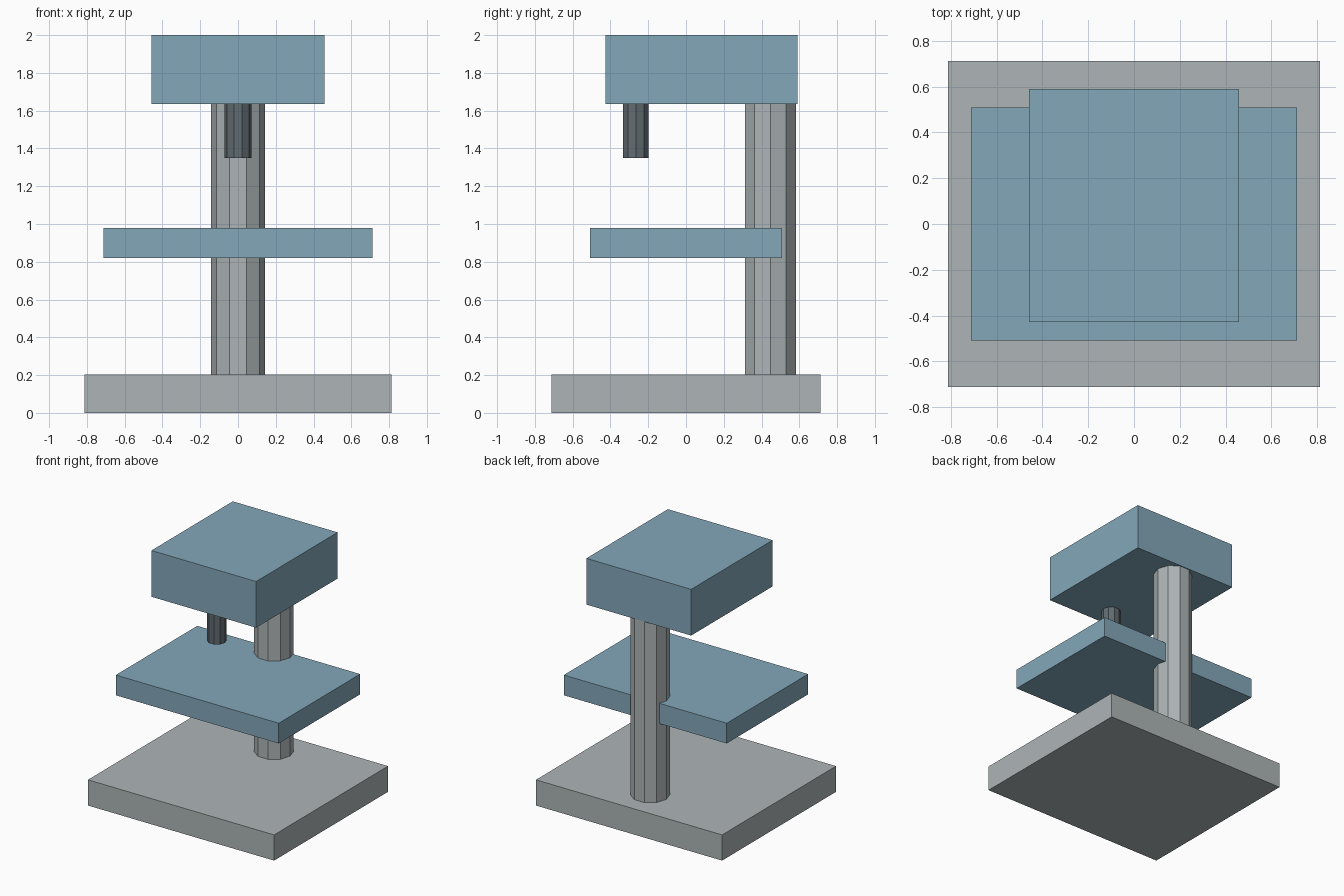
import bpy
import bmesh
from math import pi
from mathutils import Matrix

default_cube = bpy.data.objects.get("Cube")
if default_cube:
    bpy.data.objects.remove(default_cube, do_unlink=True)


def make_material(name, colour):
    mat = bpy.data.materials.new(name)
    mat.use_nodes = True
    mat.diffuse_color = (*colour, 1)
    mat.node_tree.nodes["Principled BSDF"].inputs["Base Color"].default_value = (*colour, 1)
    return mat


def add_part(name, bm, mat):
    mesh = bpy.data.meshes.new(name)
    bm.to_mesh(mesh)
    bm.free()
    mesh.materials.append(mat)
    obj = bpy.data.objects.new(name, mesh)
    bpy.context.collection.objects.link(obj)
    return obj


def add_block(name, width, y_range, z_range, mat):
    (y0, y1), (z0, z1) = y_range, z_range
    bm = bmesh.new()
    place = Matrix.Translation((0, (y0 + y1) / 2, (z0 + z1) / 2))
    size = Matrix.Diagonal((width, y1 - y0, z1 - z0, 1))
    bmesh.ops.create_cube(bm, size=1, matrix=place @ size)
    return add_part(name, bm, mat)


def add_post(name, radius, y, z_range, mat):
    # Ten-sided post with corners pointing left and right
    z0, z1 = z_range
    bm = bmesh.new()
    place = Matrix.Translation((0, y, (z0 + z1) / 2)) @ Matrix.Rotation(pi / 2, 4, "Z")
    bmesh.ops.create_cone(bm, cap_ends=True, segments=10, radius1=radius,
                          radius2=radius, depth=z1 - z0, matrix=place)
    return add_part(name, bm, mat)


grey = make_material("light grey metal", (0.42, 0.46, 0.47))
blue = make_material("blue paint", (0.23, 0.39, 0.49))
dark = make_material("dark steel", (0.12, 0.15, 0.165))

# Base, work table and machine head
add_block("base", 1.626, (-0.711, 0.711), (0, 0.203), grey)
add_block("work_table", 1.423, (-0.508, 0.508), (0.82, 0.98), blue)
add_block("head", 0.915, (-0.427, 0.589), (1.635, 2), blue)

# Rear column and hanging spindle
add_post("column", 0.142, 0.447, (0.203, 1.635), grey)
add_post("spindle", 0.071, -0.265, (1.35, 1.635), dark)
